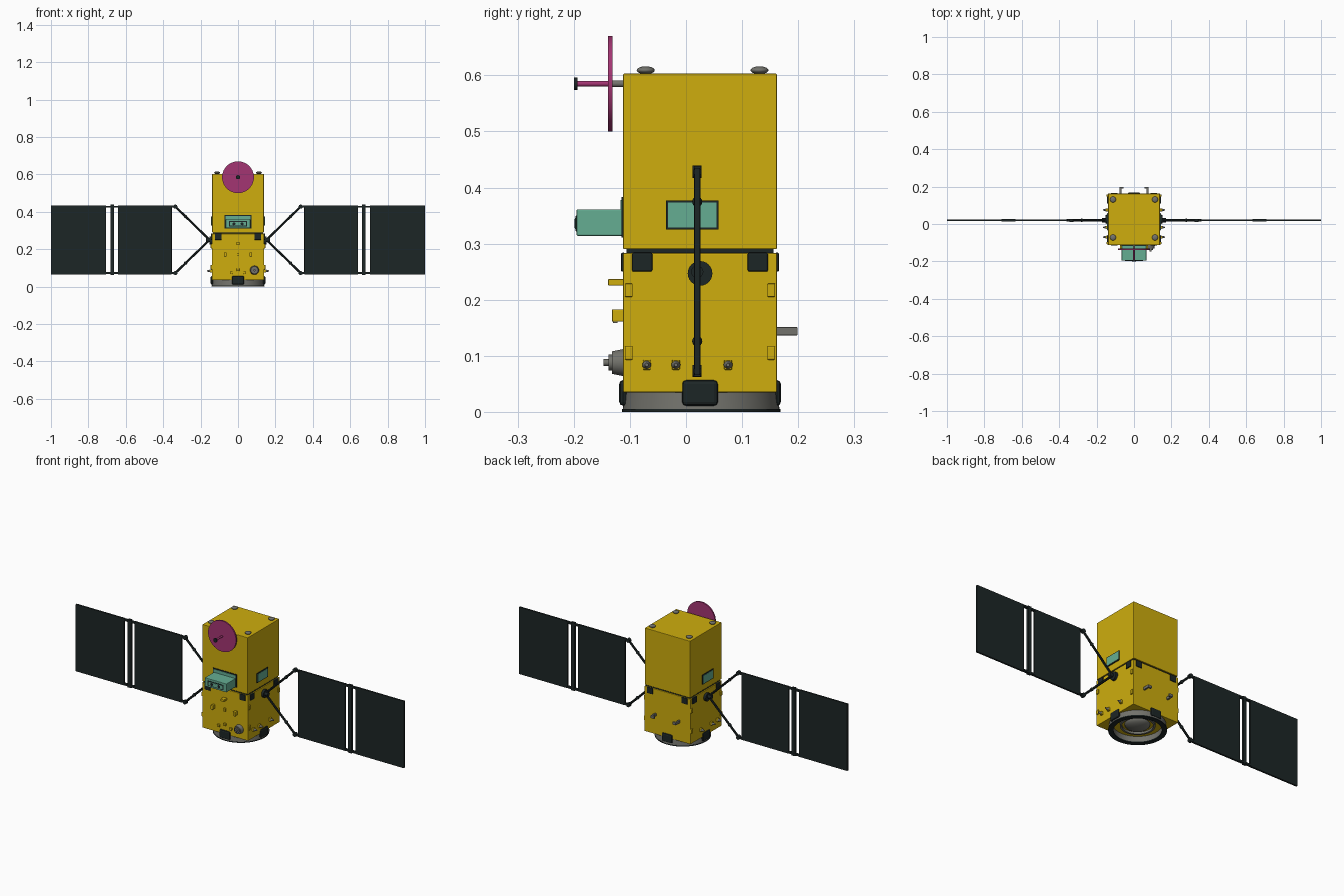
import bpy, math
from mathutils import Vector

if "Cube" in bpy.data.objects:
    bpy.data.objects.remove(bpy.data.objects["Cube"], do_unlink=True)


def material(name, r, g, b):
    m = bpy.data.materials.new(name)
    m.use_nodes = True
    m.diffuse_color = (r, g, b, 1)
    bsdf = next(n for n in m.node_tree.nodes if n.type == "BSDF_PRINCIPLED")
    bsdf.inputs["Base Color"].default_value = (r, g, b, 1)
    return m


GOLD = material("gold foil", 0.62, 0.42, 0.004)
DARK = material("dark panel", 0.012, 0.019, 0.019)
TEAL = material("teal", 0.13, 0.42, 0.29)
PINK = material("magenta", 0.37, 0.035, 0.17)
GREY = material("grey metal", 0.17, 0.17, 0.15)
CY = 0.025                       # body centre in y
FRONT, BACK, SIDE = -0.112, 0.162, 0.14


def finish(name, mat, smooth=False):
    ob = bpy.context.object
    ob.name = name
    ob.data.materials.append(mat)
    if smooth:
        bpy.ops.object.shade_smooth_by_angle(angle=math.radians(35))
    return ob


def box(name, lo, hi, mat, bevel=0):
    lo, hi = Vector(lo), Vector(hi)
    bpy.ops.mesh.primitive_cube_add(size=1, location=(lo + hi) / 2)
    ob = bpy.context.object
    for v in ob.data.vertices:
        v.co = v.co * (hi - lo)
    if bevel:
        mod = ob.modifiers.new("bevel", "BEVEL")
        mod.width, mod.segments = bevel, 2
    return finish(name, mat)


def block(name, centre, size, mat, bevel=0):
    c, h = Vector(centre), Vector(size) / 2
    return box(name, c - h, c + h, mat, bevel)


def rod(name, a, b, r1, mat, r2=None, sides=16):
    """Cylinder or cone running from point a to point b."""
    a, b = Vector(a), Vector(b)
    bpy.ops.mesh.primitive_cone_add(vertices=sides, radius1=r1, radius2=r1 if r2 is None else r2,
                                    depth=(b - a).length, location=(a + b) / 2)
    bpy.context.object.rotation_euler = (b - a).to_track_quat("Z", "Y").to_euler()
    return finish(name, mat, True)


def ball(name, centre, scale, mat):
    bpy.ops.mesh.primitive_uv_sphere_add(segments=20, ring_count=12, radius=1, location=centre)
    bpy.context.object.scale = scale
    return finish(name, mat, True)


def lathe(name, profile, mat, sides=64):
    """Closed profile of (radius, z) turned about the body axis."""
    n = len(profile)
    verts = [(r * math.cos(t), r * math.sin(t), z)
             for t in (2 * math.pi * i / sides for i in range(sides)) for r, z in profile]
    faces = [(i * n + j, (i + 1) % sides * n + j, (i + 1) % sides * n + (j + 1) % n, i * n + (j + 1) % n)
             for i in range(sides) for j in range(n)]
    me = bpy.data.meshes.new(name)
    me.from_pydata(verts, [], faces)
    ob = bpy.data.objects.new(name, me)
    ob.location.y = CY + 0.002
    bpy.context.collection.objects.link(ob)
    bpy.ops.object.select_all(action="DESELECT")
    ob.select_set(True)
    bpy.context.view_layer.objects.active = ob
    return finish(name, mat, True)


# Body: two foil-covered boxes with a dark seam
box("lower_body", (-SIDE, FRONT, 0.035), (SIDE, BACK, 0.283), GOLD, 0.002)
box("upper_body", (-SIDE + .002, FRONT, 0.29), (SIDE - .002, BACK, 0.603), GOLD, 0.002)
box("body_seam", (-0.134, FRONT + .006, 0.28), (0.134, BACK - .006, 0.293), DARK)

# Launch ring, its dark underside and the engine dome
lathe("launch_ring", [(0.14, 0.002), (0.136, 0.036), (0.118, 0.036), (0.118, 0.002)], GREY)
lathe("ring_underside", [(0.141, 0.0), (0.141, 0.005), (0.116, 0.005), (0.116, 0.0)], DARK)
lathe("inner_ring", [(0.085, 0.024), (0.085, 0.036), (0.075, 0.036), (0.075, 0.024)], GREY)
ball("engine_dome", (0, CY, 0.036), (0.062, 0.062, 0.026), GREY)

# Dark release blocks at the foot of each face
for s in (-1, 1):
    block("side_foot", (s * 0.139, CY, 0.034), (0.014, 0.064, 0.046), DARK, 0.008)
    y = FRONT if s < 0 else BACK
    block("face_foot", (0, y, 0.034), (0.064, 0.014, 0.046), DARK, 0.008)

# Seam brackets, corner clips and roof knobs
for s in (-1, 1):
    for y, out in ((FRONT, -1), (BACK, 1)):
        inner = y - out * 0.034
        block("seam_bracket_side", (s * SIDE, inner, 0.267), (0.01, 0.036, 0.034), DARK, 0.003)
        block("seam_bracket_face", (s * 0.106, y, 0.267), (0.036, 0.008, 0.034), DARK, 0.003)
        for z in (0.105, 0.217):
            block("corner_clip", (s * SIDE, y - out * 0.01, z), (0.012, 0.014, 0.024), GOLD, 0.002)
        knob = (s * 0.112, y - out * 0.04 if out < 0 else y - 0.031, 0.609)
        rod("knob_stem", (knob[0], knob[1], 0.6), knob, 0.01, GREY)
        ball("roof_knob", knob, (0.016, 0.016, 0.007), GREY)

# Dish antenna on the upper front
DZ = 0.585
rod("dish_mount", (0, FRONT + .01, DZ), (0, -0.132, DZ), 0.006, GREY)
rod("dish", (0, -0.131, DZ), (0, -0.139, DZ), 0.085, PINK, sides=64)
rod("dish_feed", (0, -0.137, DZ), (0, -0.195, DZ), 0.005, PINK)
rod("feed_tip", (0, -0.193, DZ), (0, -0.2, DZ), 0.011, DARK)

# Front instrument with a slotted face
box("instrument_opening", (-0.071, FRONT - .003, 0.311), (0.071, FRONT + .01, 0.383), DARK)
box("instrument_panel", (-0.066, FRONT - .005, 0.36), (0.066, FRONT + .01, 0.378), TEAL)
box("instrument", (-0.066, -0.195, 0.314), (0.066, FRONT, 0.361), TEAL, 0.002)
box("instrument_slot", (-0.048, -0.1965, 0.322), (0.048, -0.19, 0.35), DARK, 0.001)
box("slot_plate", (-0.043, -0.198, 0.326), (0.043, -0.19, 0.346), TEAL, 0.001)
for s in (-1, 1):
    rod("slot_lens", (s * 0.022, -0.19, 0.336), (s * 0.022, -0.199, 0.336), 0.008, DARK)

# Side windows with dark frames
for s in (-1, 1):
    block("window_frame", (s * SIDE, 0.011, 0.351), (0.004, 0.094, 0.052), DARK)
    block("side_window", (s * SIDE, 0.011, 0.351), (0.007, 0.086, 0.044), TEAL)

# Thruster and small sensors on the lower front
rod("thruster", (0.088, FRONT + .01, 0.088), (0.088, -0.132, 0.088), 0.026, GREY, 0.02, 32)
rod("thruster_neck", (0.088, -0.13, 0.088), (0.088, -0.138, 0.088), 0.014, GREY)
rod("thruster_tip", (0.088, -0.136, 0.088), (0.088, -0.147, 0.088), 0.006, GREY)
block("front_sensor", (0, -0.122, 0.231), (0.022, 0.034, 0.012), GOLD, 0.002)
for s in (-1, 1):
    block("front_box", (s * 0.068, -0.119, 0.172), (0.014, 0.026, 0.022), GOLD, 0.002)
    block("front_box_cap", (s * 0.068, -0.126, 0.162), (0.01, 0.008, 0.006), GREY)
    block("front_clip", (s * 0.037, -0.114, 0.075), (0.014, 0.014, 0.014), GOLD, 0.002)
block("front_centre_box", (0, -0.115, 0.172), (0.012, 0.012, 0.018), GOLD, 0.002)
block("front_low_box", (0, -0.115, 0.09), (0.014, 0.012, 0.014), GOLD, 0.002)

# Small nozzles on the sides and hooked brackets on the back
for s in (-1, 1):
    for y in (-0.07, -0.018, 0.075):
        block("nozzle_base", (s * 0.143, y, 0.084), (0.014, 0.014, 0.018), GOLD, 0.002)
        rod("side_nozzle", (s * 0.147, y, 0.084), (s * 0.165, y, 0.084), 0.008, GREY, 0.003)
    block("back_bracket", (s * 0.072, 0.178, 0.144), (0.01, 0.04, 0.015), GREY, 0.002)
    block("bracket_hook", (s * 0.066, 0.194, 0.144), (0.022, 0.01, 0.015), GREY, 0.002)

# Solar wings: drive hub, yoke struts, two panels and the hinge bar
PY, LOW, HIGH = 0.02, 0.066, 0.435
for s in (-1, 1):
    rod("drive_hub", (s * 0.135, CY, 0.247), (s * 0.153, CY, 0.247), 0.022, DARK, sides=24)
    rod("drive_shaft", (s * 0.15, PY, 0.25), (s * 0.172, PY, 0.25), 0.011, DARK)
    for z in (LOW + .007, HIGH - .007):
        start, end = Vector((s * 0.152, PY, 0.25)), Vector((s * 0.335, PY, z))
        rod("yoke_strut", start, end, 0.006, DARK, sides=8)
        rod("yoke_joint", end - Vector((0, .008, 0)), end + Vector((0, .008, 0)), 0.011, DARK)
        ball("strut_node", start.lerp(end, 0.7), (0.009, 0.009, 0.009), DARK)
        block("yoke_hinge", (s * 0.347, PY, z), (0.026, 0.012, 0.01), DARK)
        block("panel_hinge", (s * 0.672, PY, z), (0.075, 0.014, 0.009), DARK)
    for x0, x1 in ((0.354, 0.641), (0.706, 1.0)):
        block("solar_panel", (s * (x0 + x1) / 2, PY, (LOW + HIGH) / 2),
              (x1 - x0, 0.01, HIGH - LOW), DARK, 0.001)
    block("hinge_bar", (s * 0.672, PY, (LOW + HIGH) / 2), (0.02, 0.012, HIGH - LOW + .006), DARK)
